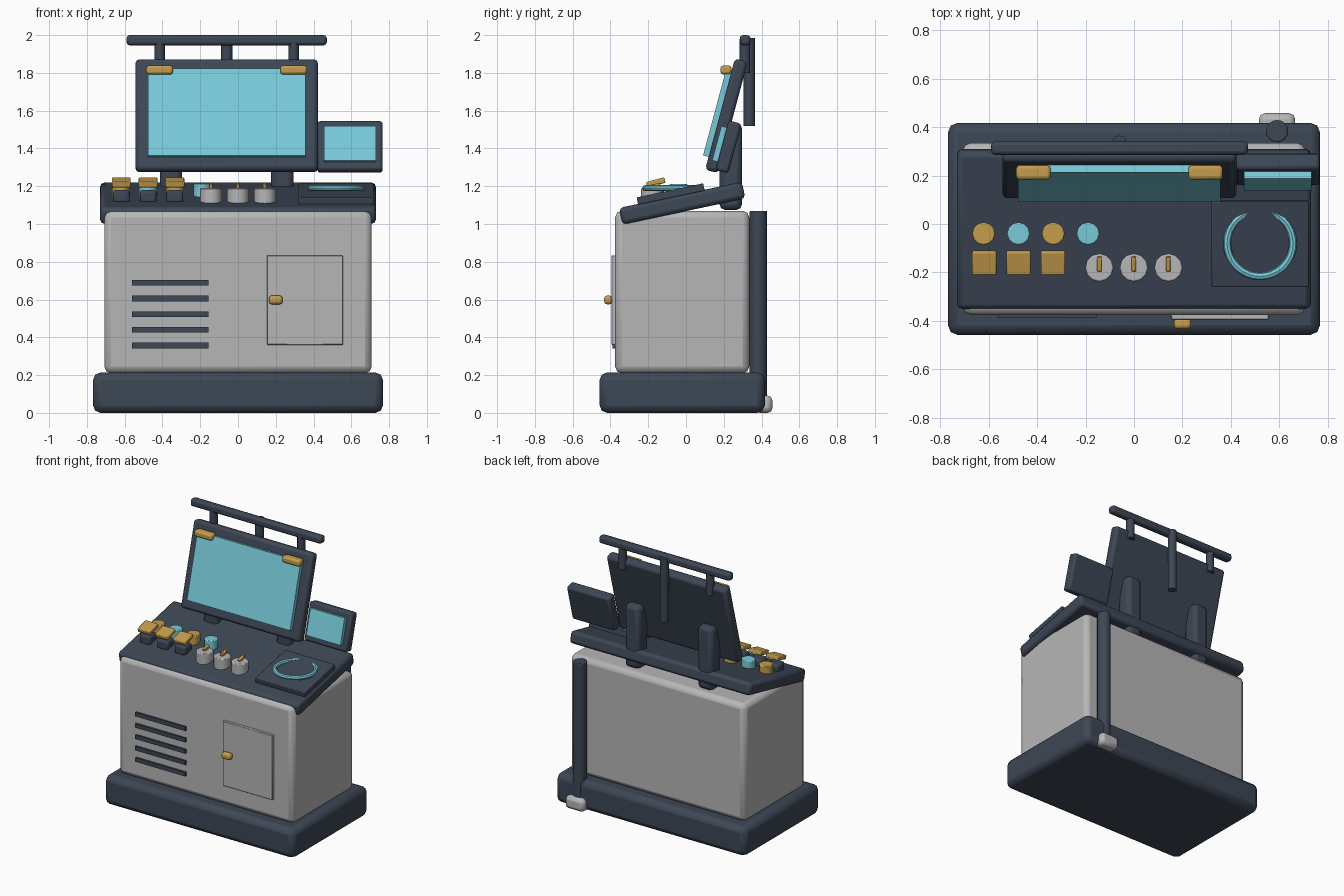
import bpy, math
from mathutils import Vector, Matrix

if "Cube" in bpy.data.objects:
    bpy.data.objects.remove(bpy.data.objects["Cube"])

def mat(name, col):
    m = bpy.data.materials.new(name)
    m.diffuse_color = (*col, 1)
    m.use_nodes = True
    m.node_tree.nodes["Principled BSDF"].inputs["Base Color"].default_value = m.diffuse_color
    return m

NAVY = mat("navy", (0.047, 0.063, 0.092))
GREY = mat("light_grey", (0.47, 0.47, 0.475))
GOLD = mat("gold", (0.56, 0.34, 0.075))
TEAL = mat("teal", (0.19, 0.60, 0.70))

def finish(ob, name, m, bevel=0, seg=2):
    ob.name = name
    ob.data.materials.append(m)
    if bevel:
        b = ob.modifiers.new("bevel", 'BEVEL')
        b.width, b.segments, b.limit_method = bevel, seg, 'ANGLE'
    bpy.ops.object.shade_smooth_by_angle(angle=math.radians(35))
    return ob

def box(name, c, s, m, bevel=0, tilt=0, seg=2):
    bpy.ops.mesh.primitive_cube_add(size=1, location=c)
    ob = bpy.context.object
    ob.data.transform(Matrix.Diagonal((*s, 1)))
    # negative tilt leans the top backward, positive raises the back edge
    ob.rotation_euler.x = math.radians(tilt)
    return finish(ob, name, m, bevel, seg)

def cyl(name, x, y, z0, z1, r, m, bevel=0, n=12):
    bpy.ops.mesh.primitive_cylinder_add(vertices=n, radius=r, depth=z1 - z0,
                                        location=(x, y, (z0 + z1) / 2))
    return finish(bpy.context.object, name, m, bevel)

def on_plane(c, tilt, off):
    return Vector(c) + Matrix.Rotation(math.radians(tilt), 3, 'X') @ Vector(off)

# Plinth and cabinet
box("base_plinth", (0, -0.02, 0.107), (1.535, 0.875, 0.214), NAVY, 0.04)
box("cabinet", (0, -0.02, 0.64), (1.415, 0.71, 0.86), GREY, 0.035)

# Cabinet front: door, handle, vents
box("door", (0.354, -0.375, 0.597), (0.402, 0.04, 0.473), GREY, 0.003, seg=1)
box("door_handle", (0.2, -0.412, 0.598), (0.072, 0.042, 0.046), GOLD, 0.014)
for i in range(5):
    box(f"vent_slat_{i}", (-0.358, -0.375, 0.357 + i * 0.083), (0.405, 0.026, 0.03), NAVY)

# Sloped control deck
DECK, SLOPE = (0, -0.02, 1.11), 12
box("control_deck", DECK, (1.46, 0.665, 0.09), NAVY, 0.022, SLOPE)

# Round buttons
for i, m in enumerate((GOLD, TEAL, GOLD, TEAL)):
    cyl(f"round_button_{i}", -0.62 + i * 0.1435, -0.04, 1.13, 1.213, 0.047, m, 0.006)

# Square paddle keys on dark bases
for i in range(3):
    x = -0.618 + i * 0.142
    box(f"key_base_{i}", (x, -0.157, 1.145), (0.088, 0.088, 0.07), NAVY, 0.015)
    box(f"key_cap_{i}", (x, -0.16, 1.22), (0.1, 0.1, 0.03), GOLD, 0.006, 15)

# Dials with pointers
for i in range(3):
    x = -0.143 + i * 0.1425
    cyl(f"dial_{i}", x, -0.18, 1.1, 1.19, 0.058, GREY, 0.006)
    box(f"dial_pointer_{i}", (x, -0.165, 1.199), (0.019, 0.06, 0.026), GOLD, 0.004, 12)

# Raised panel with a ring partly sunk into it
box("ring_panel", on_plane(DECK, SLOPE, (0.52, -0.05, 0.06)), (0.4, 0.36, 0.04), NAVY, 0.005, SLOPE)
bpy.ops.mesh.primitive_torus_add(major_radius=0.136, minor_radius=0.016, major_segments=32,
                                 minor_segments=8, location=(0.52, -0.08, 1.19))
finish(bpy.context.object, "glow_ring", TEAL)

# Screens: frame plus raised pane
LEAN = -15
def screen(name, c, w, h, pw, ph, front, bev):
    box(name + "_frame", c, (w, 0.07, h), NAVY, bev, LEAN)
    d = front - 0.02
    box(name + "_pane", on_plane(c, LEAN, (0, -0.02 - d / 2, 0.003)), (pw, d, ph), TEAL, 0, LEAN)

screen("main_screen", (-0.06, 0.214, 1.573), 0.965, 0.61, 0.835, 0.475, 0.065, 0.02)
screen("side_screen", (0.593, 0.225, 1.408), 0.345, 0.272, 0.277, 0.188, 0.065, 0.015)

# Screen clips, supports and top rail
for side, s in (("left", -1), ("right", 1)):
    x = -0.06 + s * 0.355
    box("screen_clip_" + side, (x, 0.212, 1.815), (0.142, 0.058, 0.046), GOLD, 0.013)
    cyl("rail_post_" + side, x, 0.312, 1.8, 1.98, 0.028, NAVY)
    box("screen_support_" + side, (-0.06 + s * 0.295, 0.237, 1.305), (0.118, 0.118, 0.46), NAVY, 0.028)
cyl("rail_post_middle", -0.06, 0.335, 1.52, 1.985, 0.03, NAVY)
box("top_rail", (-0.06, 0.313, 1.973), (1.06, 0.056, 0.054), NAVY, 0.016)

# Rear cable column and its foot
cyl("rear_column", 0.59, 0.383, 0.004, 1.07, 0.046, NAVY, 0.006, 16)
box("column_foot", (0.59, 0.412, 0.046), (0.15, 0.09, 0.092), GREY, 0.025)
